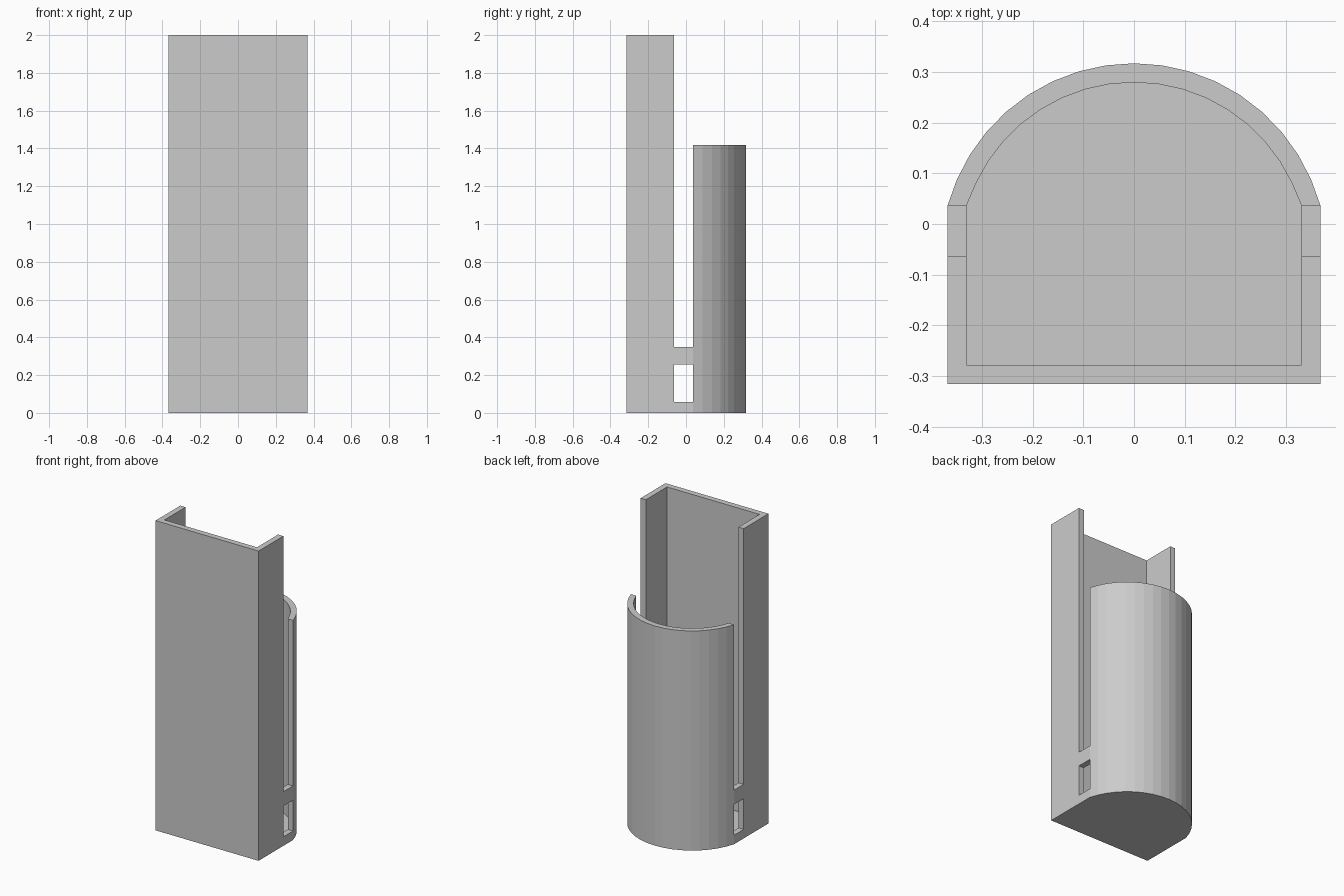
import bpy
import bmesh
from math import sin, cos, asin, pi

if "Cube" in bpy.data.objects:
    bpy.data.objects.remove(bpy.data.objects["Cube"], do_unlink=True)

HALF_W, FRONT, WALL = 0.368, -0.316, 0.0375
SLOT_FRONT, SLOT_BACK = -0.063, 0.036
ARC_Y, ARC_R, SEGMENTS = -0.064, 0.381, 18
HEIGHT, BACK_HEIGHT, FLOOR = 2.0, 1.418, 0.04

grey = bpy.data.materials.new("light grey")
grey.use_nodes = True
colour = (0.6, 0.6, 0.6, 1)
grey.diffuse_color = colour
grey.node_tree.nodes["Principled BSDF"].inputs["Base Color"].default_value = colour


def prism(name, outline, z0, z1):
    """Extrude a flat outline upwards from z0 to z1."""
    bm = bmesh.new()
    base = bm.faces.new([bm.verts.new((x, y, z0)) for x, y in outline])
    top = bmesh.ops.extrude_face_region(bm, geom=[base])["geom"]
    moved = [v for v in top if isinstance(v, bmesh.types.BMVert)]
    bmesh.ops.translate(bm, verts=moved, vec=(0, 0, z1 - z0))
    bmesh.ops.recalc_face_normals(bm, faces=bm.faces)
    mesh = bpy.data.meshes.new(name)
    bm.to_mesh(mesh)
    bm.free()
    mesh.materials.append(grey)
    obj = bpy.data.objects.new(name, mesh)
    bpy.context.collection.objects.link(obj)
    return obj


def d_outline(inset):
    """Square front corners with a rounded back."""
    w, r = HALF_W - inset, ARC_R - inset
    start = asin((SLOT_BACK - ARC_Y) / r)
    points = [(-w, FRONT + inset), (w, FRONT + inset), (w, SLOT_BACK)]
    for i in range(1, SEGMENTS):
        a = start + (pi - 2 * start) * i / SEGMENTS
        points.append((r * cos(a), ARC_Y + r * sin(a)))
    return points + [(-w, SLOT_BACK)]


def box(name, y0, y1, z0, z1):
    """Cutter passing through the full width."""
    return prism(name, [(-1, y0), (1, y0), (1, y1), (-1, y1)], z0, z1)


# Holder body
holder = prism("holder_body", d_outline(0), 0, HEIGHT)

# Cavity, side slots, side windows and the lowered back
cutters = [
    prism("cavity_cutter", d_outline(WALL), FLOOR, HEIGHT + 1),
    box("back_cutter", SLOT_FRONT, 1, BACK_HEIGHT, HEIGHT + 1),
    box("slot_cutter", SLOT_FRONT, SLOT_BACK, 0.349, HEIGHT + 0.5),
    box("window_cutter", SLOT_FRONT, SLOT_BACK, 0.058, 0.257),
]

bpy.context.view_layer.objects.active = holder
for cutter in cutters:
    cutter.hide_render = True
    cut = holder.modifiers.new(cutter.name, "BOOLEAN")
    cut.operation = "DIFFERENCE"
    cut.solver = "EXACT"
    cut.object = cutter
    bpy.ops.object.modifier_apply(modifier=cut.name)
    bpy.data.objects.remove(cutter, do_unlink=True)
